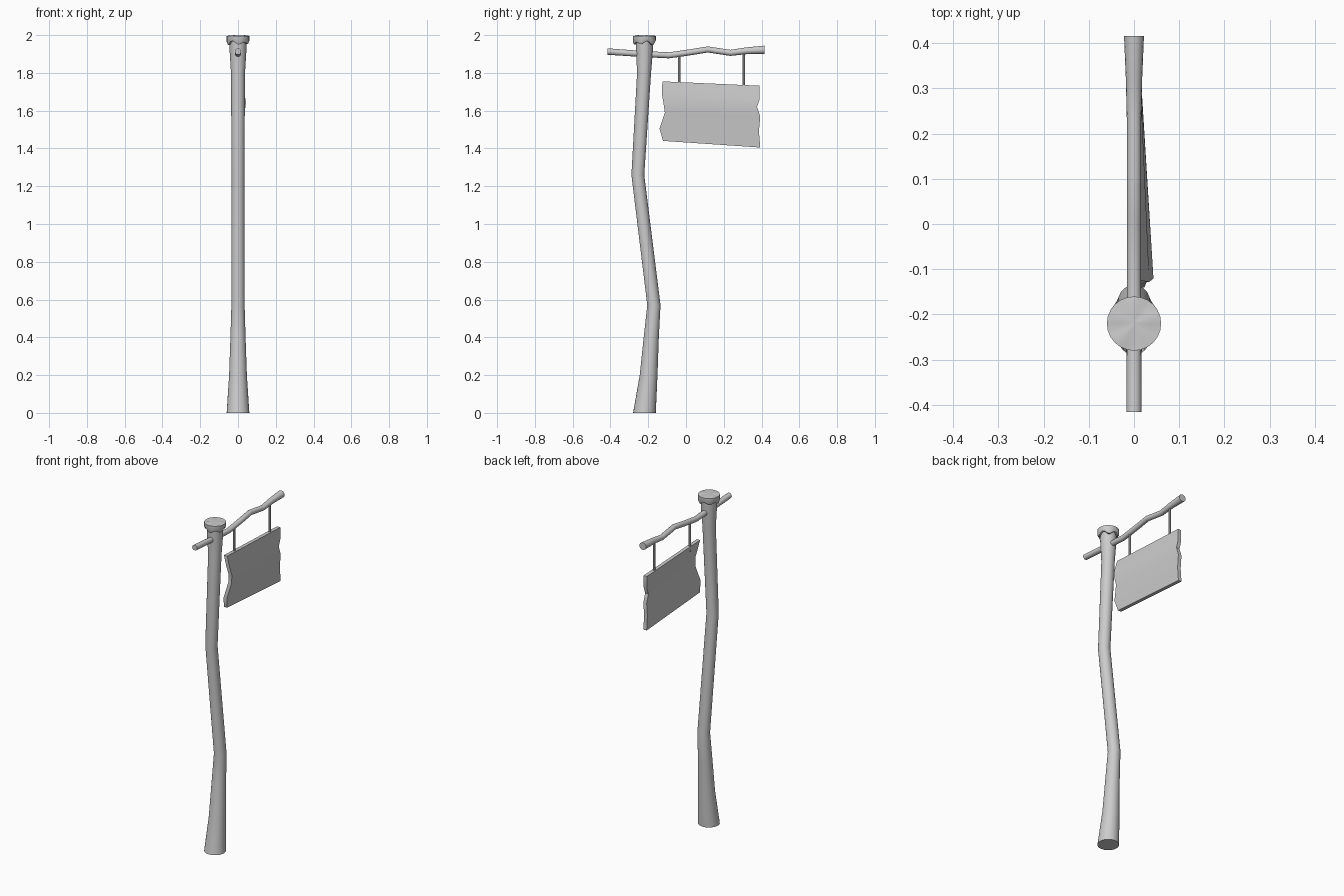
import bpy, bmesh, math
from mathutils import Vector

if "Cube" in bpy.data.objects:
    bpy.data.objects.remove(bpy.data.objects["Cube"])


def finish(name, bm, angle=35):
    bmesh.ops.recalc_face_normals(bm, faces=bm.faces)
    mesh = bpy.data.meshes.new(name)
    bm.to_mesh(mesh)
    bm.free()
    ob = bpy.data.objects.new(name, mesh)
    bpy.context.collection.objects.link(ob)
    bpy.ops.object.select_all(action='DESELECT')
    ob.select_set(True)
    bpy.context.view_layer.objects.active = ob
    bpy.ops.object.shade_smooth_by_angle(angle=math.radians(angle))
    return ob


def loft(name, rings, angle=35, caps=True):
    bm = bmesh.new()
    loops = [[bm.verts.new(p) for p in r] for r in rings]
    n = len(loops[0])
    for a, b in zip(loops, loops[1:]):
        for i in range(n):
            j = (i + 1) % n
            bm.faces.new((a[i], a[j], b[j], b[i]))
    if caps:
        bm.faces.new(loops[0])
        bm.faces.new(loops[-1])
    return finish(name, bm, angle)


def ring(center, u, v, r, n):
    c, u, v = Vector(center), Vector(u), Vector(v)
    return [c + r * (math.cos(t) * u + math.sin(t) * v)
            for t in (2 * math.pi * i / n for i in range(n))]


X, Y, Z = (1, 0, 0), (0, 1, 0), (0, 0, 1)

# Crooked trunk: (y, z, radius)
trunk = [(-.22, 0, .06), (-.198, .2, .047), (-.184, .4, .04), (-.17, .57, .035),
         (-.255, 1.26, .034), (-.222, 1.8, .037), (-.22, 1.91, .044), (-.22, 1.985, .046)]
loft("post", [ring((0, y, z), X, Y, r, 24) for y, z, r in trunk])

# Crooked crossbar branch: (y, z, radius)
branch = [(-.415, 1.913, .017), (-.23, 1.9, .016), (-.09, 1.893, .016), (.01, 1.907, .016),
          (.115, 1.924, .016), (.235, 1.906, .016), (.32, 1.917, .018), (.415, 1.922, .022)]
loft("crossbar", [ring((0, y, z), X, Z, r, 16) for y, z, r in branch])

# Hanging rods
for name, y, top in (("rod_inner", -.037, 1.9), ("rod_outer", .305, 1.914)):
    loft(name, [ring((0, y, z), X, Y, .007, 10) for z in (1.72, top)])

# Post cap with a wavy lower edge and slightly uneven top
n = 24
def wavy(r, z, amp, k=5):
    return [Vector((p.x, p.y, z + amp * math.sin(k * 2 * math.pi * i / n) +
                    amp * .5 * math.cos(3 * 2 * math.pi * i / n)))
            for i, p in enumerate(ring((0, -.22, 0), X, Y, r, n))]
loft("post_cap", [wavy(.043, 1.958, .008), wavy(.055, 1.958, .008), wavy(.06, 1.968, .005),
                  ring((0, -.22, 1.996), X, Y, .06, n), wavy(.04, 1.997, .002),
                  ring((0, -.22, 1.998), X, Y, .01, n)], 40)

# Weathered board: rows of (left y, left z, right y, right z, bulge of the left end)
rows = [(-.125, 1.755, .39, 1.732, .004), (-.128, 1.69, .39, 1.66, .023),
        (-.12, 1.645, .376, 1.62, .032), (-.112, 1.59, .393, 1.57, .024),
        (-.14, 1.505, .386, 1.49, .012), (-.122, 1.44, .393, 1.405, .002)]
half = .011
bm = bmesh.new()
grid = [[[bm.verts.new((b + s * half, ly, lz)), bm.verts.new((s * half, ry, rz))]
         for ly, lz, ry, rz, b in rows] for s in (-1, 1)]
for side in grid:
    for a, b in zip(side, side[1:]):
        bm.faces.new((a[0], a[1], b[1], b[0]))
for k in (0, 1):
    for i in range(len(rows) - 1):
        bm.faces.new((grid[0][i][k], grid[0][i + 1][k], grid[1][i + 1][k], grid[1][i][k]))
for i in (0, -1):
    bm.faces.new((grid[0][i][0], grid[0][i][1], grid[1][i][1], grid[1][i][0]))
finish("sign_board", bm)
